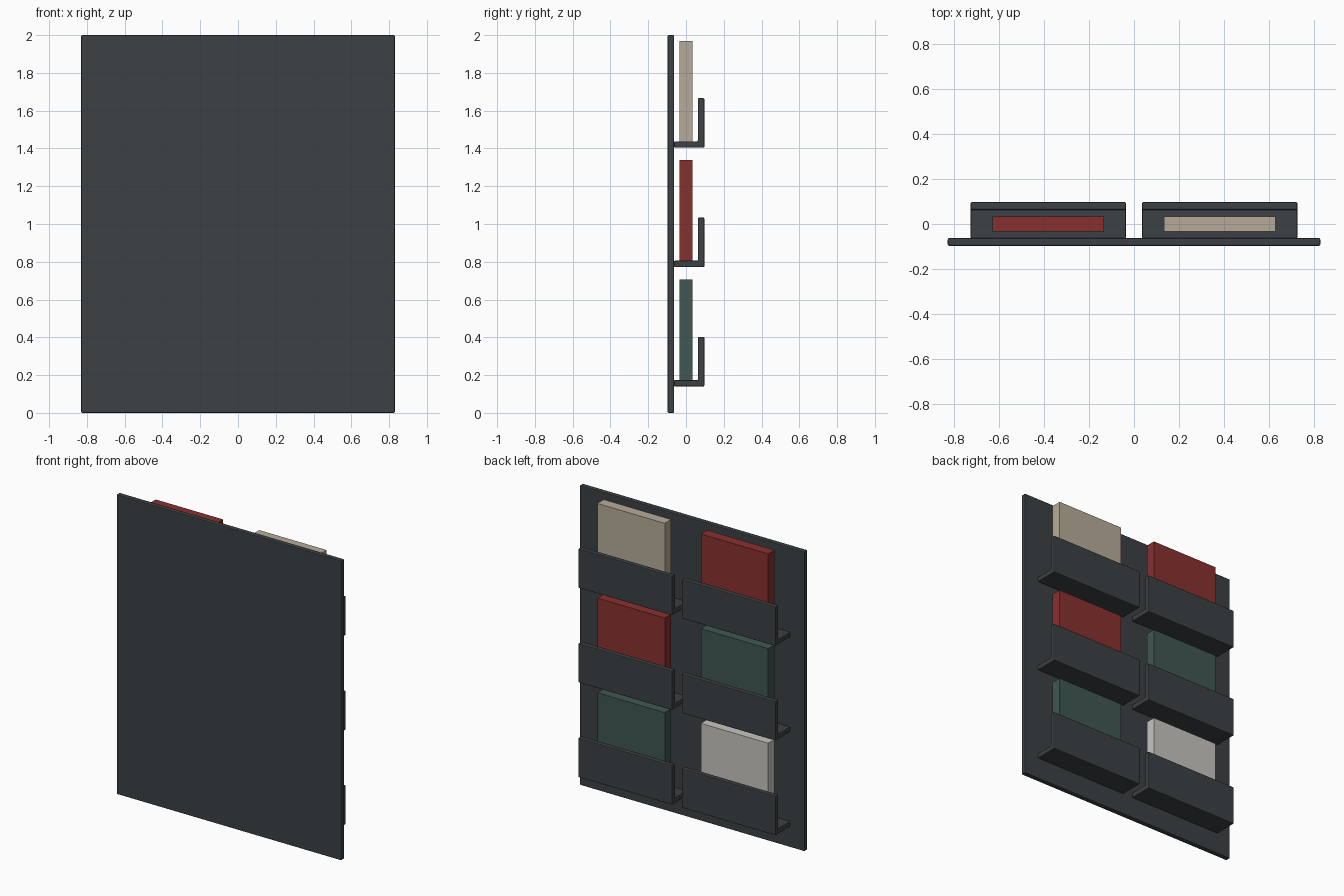
import bpy
import bmesh

if "Cube" in bpy.data.objects:
    bpy.data.objects.remove(bpy.data.objects["Cube"])


def material(name, color):
    m = bpy.data.materials.new(name)
    m.diffuse_color = (*color, 1)
    m.use_nodes = True
    m.node_tree.nodes["Principled BSDF"].inputs["Base Color"].default_value = m.diffuse_color
    return m


DARK = material("dark_metal", (0.045, 0.052, 0.056))
RED = material("red_cover", (0.25, 0.03, 0.028))
GREEN = material("green_cover", (0.05, 0.095, 0.085))
BEIGE = material("beige_cover", (0.47, 0.41, 0.32))
WHITE = material("white_cover", (0.58, 0.56, 0.52))


def extrude_x(name, profile, x0, x1, mat, bevel=0.0):
    """Extrude a closed (y, z) profile from x0 to x1."""
    bm = bmesh.new()
    face = bm.faces.new([bm.verts.new((x0, y, z)) for y, z in profile])
    out = bmesh.ops.extrude_face_region(bm, geom=[face])
    verts = [v for v in out["geom"] if isinstance(v, bmesh.types.BMVert)]
    bmesh.ops.translate(bm, verts=verts, vec=(x1 - x0, 0, 0))
    bmesh.ops.recalc_face_normals(bm, faces=bm.faces)
    mesh = bpy.data.meshes.new(name)
    bm.to_mesh(mesh)
    bm.free()
    mesh.materials.append(mat)
    obj = bpy.data.objects.new(name, mesh)
    bpy.context.collection.objects.link(obj)
    if bevel:
        mod = obj.modifiers.new("soft_edges", "BEVEL")
        mod.width = bevel
        mod.segments = 2
    return obj


def rect(y0, y1, z0, z1):
    return [(y0, z0), (y1, z0), (y1, z1), (y0, z1)]


# Back panel
extrude_x("back_panel", rect(-0.097, -0.063, 0, 2), -0.83, 0.83, DARK, 0.005)

# Two columns of L-shaped racks, each holding one book
columns = {-0.382: (WHITE, GREEN, RED), 0.382: (GREEN, RED, BEIGE)}
for x, covers in columns.items():
    side = "left" if x < 0 else "right"
    for row, cover in enumerate(covers):
        z = 0.14 + 0.632 * row
        ledge = [(-0.063, z), (0.097, z), (0.097, z + 0.262),
                 (0.063, z + 0.262), (0.063, z + 0.034), (-0.063, z + 0.034)]
        extrude_x(f"rack_{side}_{row}", ledge, x - 0.346, x + 0.346, DARK, 0.005)
        extrude_x(f"book_{side}_{row}", rect(-0.034, 0.034, z + 0.034, z + 0.566),
                  x - 0.249, x + 0.249, cover)
